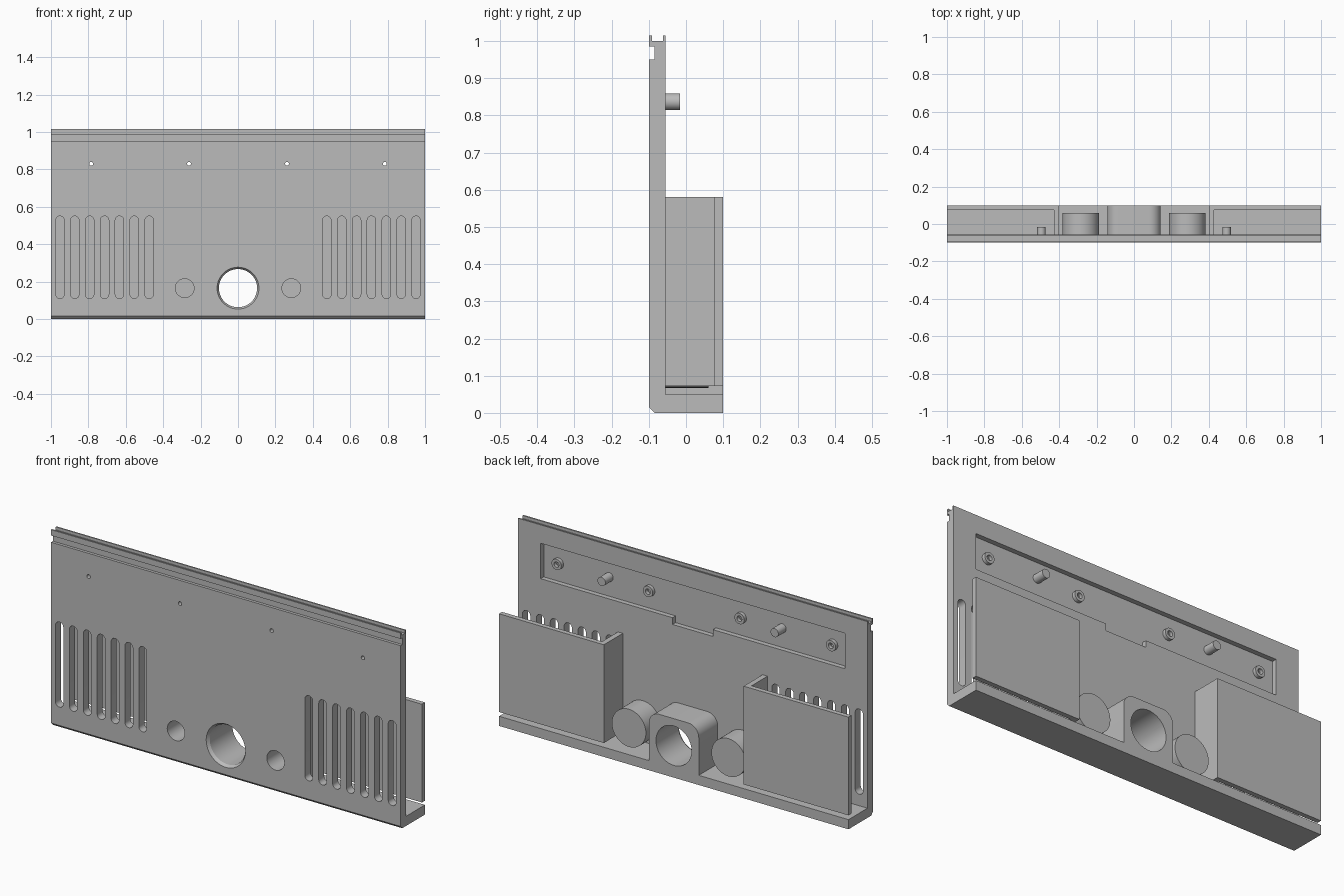
import bpy, bmesh
from math import sin, cos, pi

if "Cube" in bpy.data.objects:
    bpy.data.objects.remove(bpy.data.objects["Cube"])

grey = bpy.data.materials.new("mid grey")
grey.use_nodes = True
grey.diffuse_color = (0.5, 0.5, 0.5, 1)
grey.node_tree.nodes["Principled BSDF"].inputs["Base Color"].default_value = (0.5, 0.5, 0.5, 1)

FRONT, INNER, BACK = -0.1, -0.055, 0.1
AXES = {
    "x": lambda u, v, t: (t, u, v),
    "y": lambda u, v, t: (u, t, v),
    "z": lambda u, v, t: (u, v, t),
}


def make(name, bm):
    bmesh.ops.recalc_face_normals(bm, faces=bm.faces)
    mesh = bpy.data.meshes.new(name)
    bm.to_mesh(mesh)
    bm.free()
    mesh.materials.append(grey)
    obj = bpy.data.objects.new(name, mesh)
    bpy.context.collection.objects.link(obj)
    return obj


def prism(name, profile, axis, start, end):
    """Extrude a flat outline along one axis."""
    bm = bmesh.new()
    rings = [[bm.verts.new(AXES[axis](u, v, t)) for u, v in profile] for t in (start, end)]
    n = len(profile)
    for ring in rings:
        bm.faces.new(ring)
    for i in range(n):
        j = (i + 1) % n
        bm.faces.new((rings[0][i], rings[0][j], rings[1][j], rings[1][i]))
    return make(name, bm)


def lathe(name, profile, x, z, sides=48):
    """Turn (radius, y) points about an axis running front to back; zero radius closes an end."""
    bm = bmesh.new()
    rings = []
    for r, y in profile:
        count = sides if r else 1
        ring = [bm.verts.new((x + r * cos(2 * pi * i / sides), y, z + r * sin(2 * pi * i / sides)))
                for i in range(count)]
        rings.append(ring)
    pairs = list(zip(rings, rings[1:]))
    if profile[0][0]:
        pairs.append((rings[-1], rings[0]))
    for a, b in pairs:
        for i in range(sides):
            j = (i + 1) % sides
            quad = [a[i % len(a)], a[j % len(a)], b[j % len(b)], b[i % len(b)]]
            bm.faces.new(list(dict.fromkeys(quad)))
    return make(name, bm)


def rod(name, r, y0, y1, x, z, sides=48):
    return lathe(name, [(0, y0), (r, y0), (r, y1), (0, y1)], x, z, sides)


def arc(cx, cz, r, a0, a1, steps=10):
    return [(cx + r * cos(a0 + (a1 - a0) * i / steps), cz + r * sin(a0 + (a1 - a0) * i / steps))
            for i in range(steps + 1)]


def cut(target, cutters):
    for cutter in cutters:
        cutter.hide_render = True
        mod = target.modifiers.new("cut", "BOOLEAN")
        mod.operation, mod.solver, mod.object = "DIFFERENCE", "EXACT", cutter
    bpy.context.view_layer.objects.active = target
    for mod in list(target.modifiers):
        bpy.ops.object.modifier_apply(modifier=mod.name)
    for cutter in cutters:
        bpy.data.objects.remove(cutter)


# Main panel: upright wall, bottom shelf, front groove and top channel
wall_profile = [
    (-0.085, 0), (BACK, 0), (BACK, 0.05), (INNER, 0.05), (INNER, 1.015), (-0.062, 1.015),
    (-0.062, 1.0), (-0.092, 1.0), (-0.092, 1.015), (FRONT, 1.015), (FRONT, 0.985),
    (-0.085, 0.985), (-0.085, 0.95), (FRONT, 0.95), (FRONT, 0.015),
]
panel = prism("front_panel", wall_profile, "x", -1, 1)

PORT_Z, CUP_X, STRIP_Z, FLOOR = 0.165, 0.285, 0.83, -0.08
SCREWS = [-0.785, -0.262, 0.262, 0.785]


def port_cutter():
    return lathe("port_cutter", [(0, -0.12), (0.112, -0.12), (0.112, FRONT), (0.102, -0.085),
                                 (0.102, 0.15), (0, 0.15)], 0, PORT_Z, 64)


# Long recess on the back with a notch in its lower edge
recess = [(-0.87, 0.92), (-0.87, 0.737), (-0.115, 0.737), (-0.115, 0.702),
          (0.115, 0.702), (0.115, 0.737), (0.87, 0.737), (0.87, 0.92)]
cutters = [port_cutter(), prism("recess_cutter", recess, "y", FLOOR, 0)]

# Vent slots, cup openings and screw holes
for side in (-1, 1):
    for i in range(7):
        x = side * (0.475 + 0.0795 * i)
        slot = arc(x, 0.528, 0.0225, 0, pi) + arc(x, 0.132, 0.0225, pi, 2 * pi)
        cutters.append(prism("slot_cutter", slot, "y", -0.15, 0))
    cutters.append(rod("cup_cutter", 0.05, -0.15, 0, side * CUP_X, PORT_Z))
for x in SCREWS:
    cutters.append(rod("screw_cutter", 0.01, -0.15, 0, x, STRIP_Z, 20))
cut(panel, cutters)
parts = [panel]

# Central port block with rounded top corners
block = ([(-0.143, 0.05), (0.143, 0.05)] + arc(0.083, 0.245, 0.06, 0, pi / 2)
         + arc(-0.083, 0.245, 0.06, pi / 2, pi))
port_block = prism("port_block", block, "y", INNER, BACK)
cut(port_block, [port_cutter()])
parts.append(port_block)

for side, label in ((-1, "right"), (1, "left")):
    # Closed cup behind each small opening
    parts.append(lathe(label + "_cup", [(0, 0.06), (0.0975, 0.06), (0.0975, INNER),
                                        (0.05, INNER), (0.05, 0.045), (0, 0.045)],
                       side * CUP_X, PORT_Z))
    # L-shaped duct cover behind the vents
    cover = [(0.4, INNER), (0.428, INNER), (0.428, 0.075), (1, 0.075), (1, BACK), (0.4, BACK)]
    parts.append(prism(label + "_duct_cover", [(side * x, y) for x, y in cover], "z", 0.072, 0.58))
    # Locating pin
    parts.append(rod(label + "_pin", 0.0225, FLOOR, -0.016, side * 0.495, 0.837, 32))

# Screw collars in the recess
for i, x in enumerate(SCREWS):
    parts.append(lathe("screw_collar_%d" % (i + 1),
                       [(0.014, FLOOR), (0.028, FLOOR), (0.028, -0.062), (0.014, -0.062)],
                       x, STRIP_Z, 32))

# Smooth the round surfaces, keep the edges sharp
bpy.ops.object.select_all(action="DESELECT")
for part in parts:
    part.select_set(True)
bpy.context.view_layer.objects.active = panel
bpy.ops.object.shade_smooth_by_angle(angle=pi / 6)
